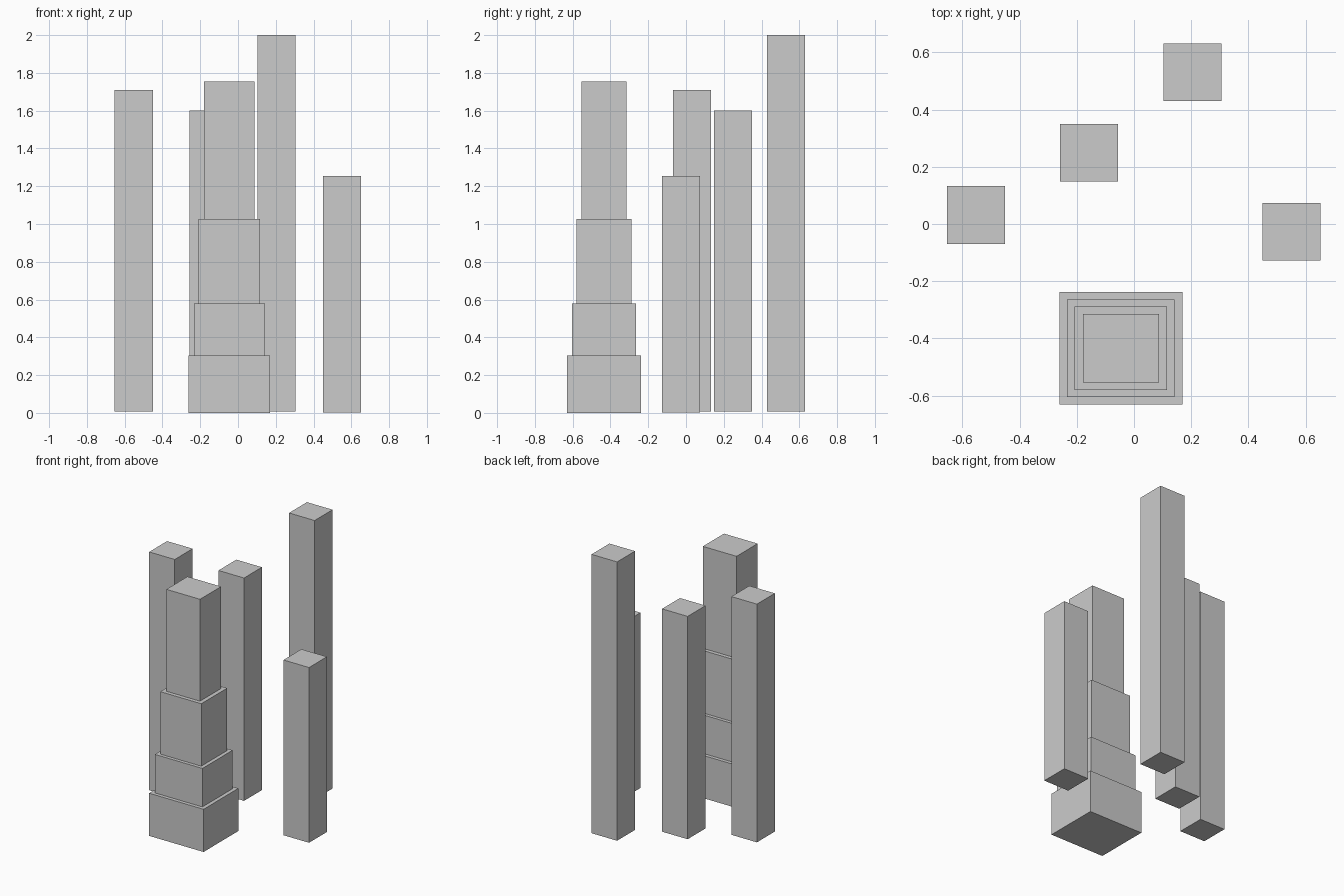
import bpy

if "Cube" in bpy.data.objects:
    bpy.data.objects.remove(bpy.data.objects["Cube"])


def box(name, cx, cy, sx, sy, z0, z1):
    """Flat-faced box given by plan centre, plan size and height range."""
    bpy.ops.mesh.primitive_cube_add(size=1, location=(cx, cy, (z0 + z1) / 2))
    ob = bpy.context.object
    ob.name = name
    ob.scale = (sx, sy, z1 - z0)
    bpy.ops.object.transform_apply(location=False, rotation=False, scale=True)
    return ob


# Stepped tower: stacked tiers, each smaller in plan and taller than the last
tiers = [
    (0.43, 0.392, 0.305),
    (0.376, 0.341, 0.58),
    (0.324, 0.293, 1.026),
    (0.266, 0.238, 1.754),
]
base = 0.0
for i, (sx, sy, top) in enumerate(tiers, 1):
    box(f"stepped_tower_tier_{i}", -0.046, -0.434, sx, sy, base, top)
    base = top

# Plain square towers standing around it
towers = {
    "left_tower": (-0.552, 0.031, 0.008, 1.71),
    "middle_tower": (-0.157, 0.249, 0.008, 1.60),
    "back_tower": (0.204, 0.53, 0.008, 2.0),
    "right_tower": (0.55, -0.027, 0.003, 1.255),
}
for name, (x, y, z0, z1) in towers.items():
    box(name, x, y, 0.202, 0.202, z0, z1)
